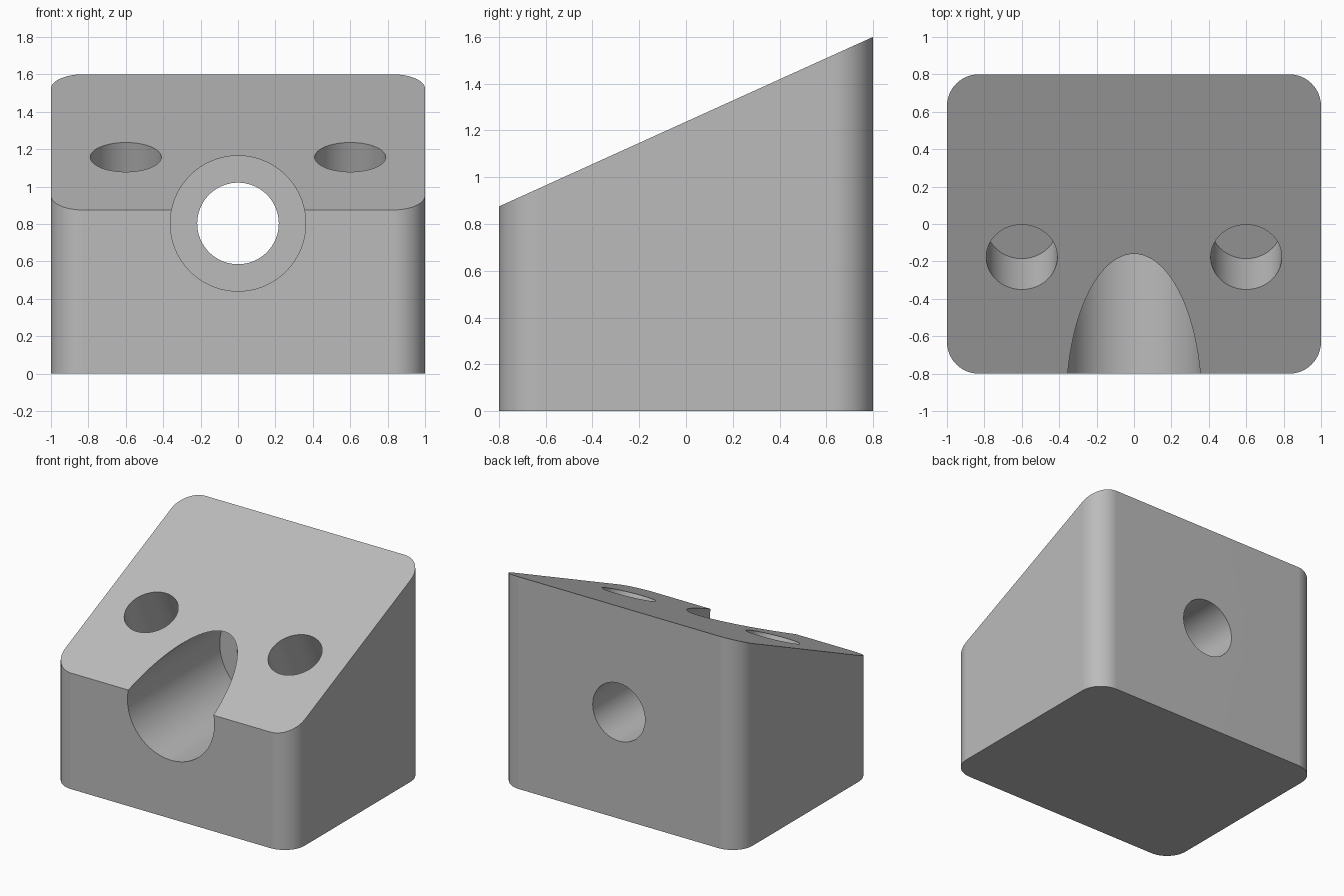
import bpy, bmesh, math
from mathutils import Matrix, Vector

if "Cube" in bpy.data.objects:
    bpy.data.objects.remove(bpy.data.objects["Cube"], do_unlink=True)

HALF_X, HALF_Y, CORNER = 1.0, 0.8, 0.17
FRONT_Z, BACK_Z = 0.875, 1.6
SLOPE = math.atan2(BACK_Z - FRONT_Z, 2 * HALF_Y)
BORE_Z = 0.803

grey = bpy.data.materials.new("plain grey")
grey.use_nodes = True
grey.diffuse_color = (0.5, 0.5, 0.5, 1)
grey.node_tree.nodes["Principled BSDF"].inputs["Base Color"].default_value = (0.5, 0.5, 0.5, 1)


def make_object(name, bm):
    bmesh.ops.recalc_face_normals(bm, faces=bm.faces)
    mesh = bpy.data.meshes.new(name)
    bm.to_mesh(mesh)
    bm.free()
    mesh.materials.append(grey)
    obj = bpy.data.objects.new(name, mesh)
    bpy.context.collection.objects.link(obj)
    return obj


def cylinder(name, radius, start, end):
    """Cylinder between two points, used as a drill."""
    start, end = Vector(start), Vector(end)
    axis = end - start
    place = Matrix.Translation((start + end) / 2) @ axis.to_track_quat("Z", "Y").to_matrix().to_4x4()
    bm = bmesh.new()
    bmesh.ops.create_cone(bm, cap_ends=True, segments=96, radius1=radius, radius2=radius,
                          depth=axis.length, matrix=place)
    obj = make_object(name, bm)
    obj.hide_render = True
    return obj


# Block: rounded rectangle, extruded upwards
bm = bmesh.new()
outline = []
steps = 16
for quarter, (sx, sy) in enumerate([(1, 1), (-1, 1), (-1, -1), (1, -1)]):
    for i in range(steps + 1):
        a = (quarter + i / steps) * math.pi / 2
        outline.append(bm.verts.new((sx * (HALF_X - CORNER) + CORNER * math.cos(a),
                                     sy * (HALF_Y - CORNER) + CORNER * math.sin(a), 0)))
base = bm.faces.new(outline)
grown = bmesh.ops.extrude_face_region(bm, geom=[base])["geom"]
top = [v for v in grown if isinstance(v, bmesh.types.BMVert)]
# Sloped top: lift each top vertex onto the slanted plane
for v in top:
    v.co.z = FRONT_Z + (v.co.y + HALF_Y) * math.tan(SLOPE)
block = make_object("wedge_block", bm)

# Drills: through hole, wide front bore, and two blind holes square to the slope
drills = [cylinder("through_hole_drill", 0.218, (0, -1.2, BORE_Z), (0, 1.2, BORE_Z)),
          cylinder("front_bore_drill", 0.362, (0, -1.2, BORE_Z), (0, 0.3, BORE_Z))]
normal = Vector((0, -math.sin(SLOPE), math.cos(SLOPE)))
for side, x in (("left", 0.6), ("right", -0.6)):
    y = -0.177
    mouth = Vector((x, y, FRONT_Z + (y + HALF_Y) * math.tan(SLOPE)))
    drills.append(cylinder(side + "_blind_hole_drill", 0.19, mouth - normal * 0.4, mouth + normal * 0.3))

# Cut the holes, then discard the drills
bpy.ops.object.select_all(action="DESELECT")
block.select_set(True)
bpy.context.view_layer.objects.active = block
for drill in drills:
    cut = block.modifiers.new(drill.name, "BOOLEAN")
    cut.operation = "DIFFERENCE"
    cut.solver = "EXACT"
    cut.object = drill
    bpy.ops.object.modifier_apply(modifier=cut.name)
    bpy.data.objects.remove(drill, do_unlink=True)

# Smooth the round walls and keep the crisp rims
bpy.ops.object.shade_smooth_by_angle(angle=math.radians(20))
weighted = block.modifiers.new("even_normals", "WEIGHTED_NORMAL")
weighted.keep_sharp = True
